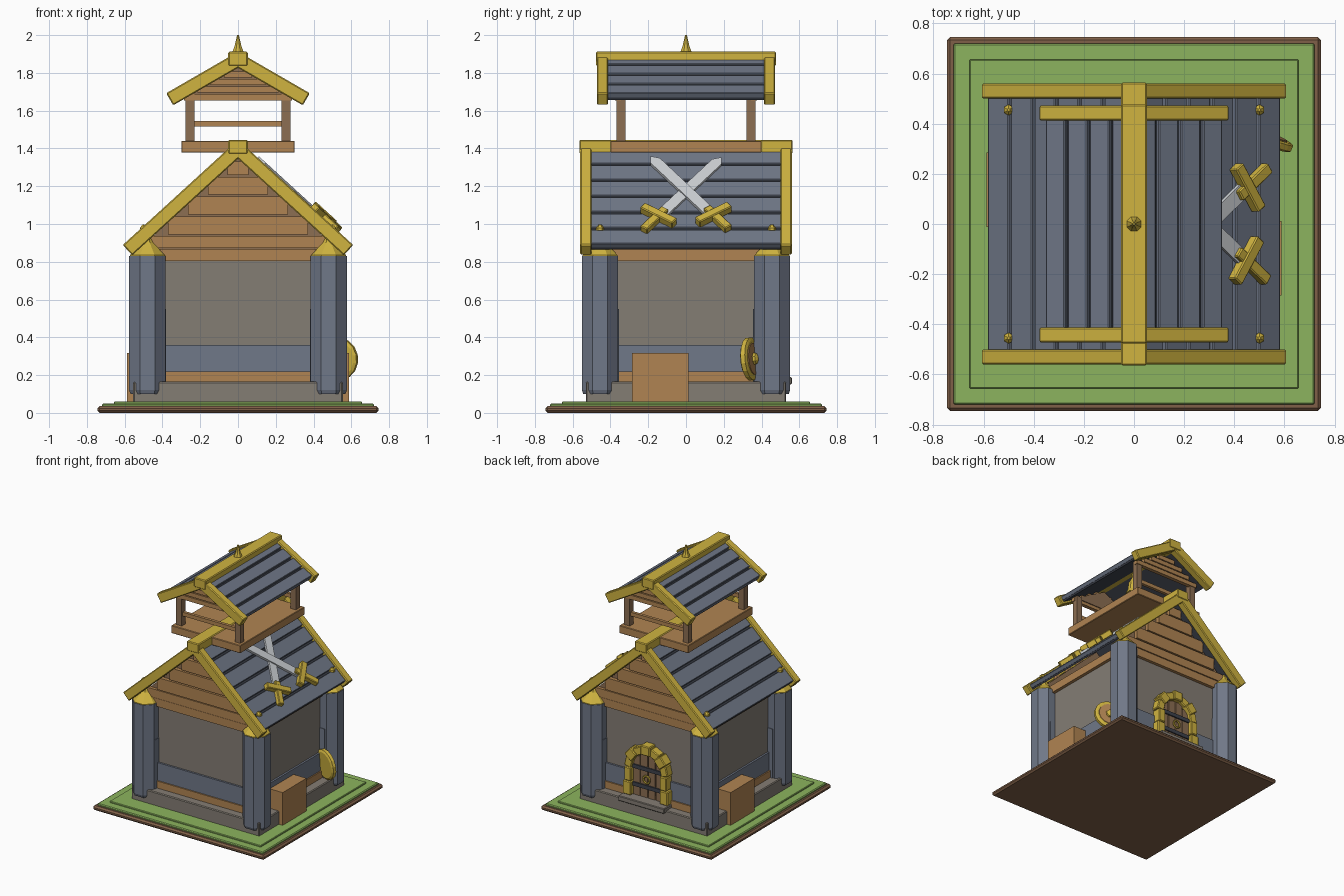
import bpy
import bmesh
from math import cos, sin, pi, radians, atan2
from mathutils import Matrix, Vector

cube = bpy.data.objects.get("Cube")
if cube:
    bpy.data.objects.remove(cube, do_unlink=True)


def material(name, red, green, blue):
    linear = [((c / 255 + 0.055) / 1.055) ** 2.4 for c in (red, green, blue)] + [1]
    mat = bpy.data.materials.new(name)
    mat.use_nodes = True
    mat.diffuse_color = linear
    mat.node_tree.nodes["Principled BSDF"].inputs["Base Color"].default_value = linear
    return mat


slate = material("slate blue", 112, 120, 136)
shade = material("dark slate", 62, 66, 76)
gold = material("gold", 208, 180, 64)
wood = material("wood", 176, 132, 82)
dark_wood = material("dark wood", 140, 110, 82)
stone = material("stone", 132, 125, 116)
grass = material("grass", 140, 180, 94)
earth = material("earth", 128, 96, 72)
steel = material("steel", 205, 209, 213)


def finish(name, bm, mat, matrix, bevel=0.0):
    bmesh.ops.recalc_face_normals(bm, faces=bm.faces)
    mesh = bpy.data.meshes.new(name)
    bm.to_mesh(mesh)
    bm.free()
    mesh.materials.append(mat)
    obj = bpy.data.objects.new(name, mesh)
    obj.matrix_world = matrix
    bpy.context.collection.objects.link(obj)
    if bevel:
        mod = obj.modifiers.new("edge", "BEVEL")
        mod.width = bevel
        mod.segments = 1
    return obj


def box(name, mat, x, y, z, frame=Matrix(), bevel=0.0):
    """Box from (low, high) ranges, placed in an optional frame."""
    bm = bmesh.new()
    bmesh.ops.create_cube(bm, size=1)
    size = [r[1] - r[0] for r in (x, y, z)]
    mid = [(r[1] + r[0]) / 2 for r in (x, y, z)]
    bmesh.ops.scale(bm, vec=size, verts=bm.verts)
    bmesh.ops.translate(bm, vec=mid, verts=bm.verts)
    return finish(name, bm, mat, frame, bevel)


def lathe(name, mat, profile, sides, frame=Matrix()):
    """Stack of rings (radius, height) around the local z axis."""
    bm = bmesh.new()
    rings = []
    for r, h in profile:
        turn = [2 * pi * (i + 0.5) / sides for i in range(sides)]
        rings.append([bm.verts.new((r * cos(t), r * sin(t), h)) for t in turn])
    for low, high in zip(rings, rings[1:]):
        for i in range(sides):
            j = (i + 1) % sides
            bm.faces.new((low[i], low[j], high[j], high[i]))
    bm.faces.new(rings[0])
    bm.faces.new(rings[-1])
    return finish(name, bm, mat, frame)


def prism(name, mat, points, y, frame=Matrix()):
    """Outline in x-z pushed through a y range."""
    bm = bmesh.new()
    ends = [[bm.verts.new((px, v, pz)) for px, pz in points] for v in y]
    bm.faces.new(ends[0])
    bm.faces.new(ends[1])
    for i in range(len(points)):
        j = (i + 1) % len(points)
        bm.faces.new((ends[0][i], ends[0][j], ends[1][j], ends[1][i]))
    return finish(name, bm, mat, frame)


def span(half):
    return (-half, half)


def half_turn(k):
    return Matrix.Rotation(pi * k, 4, "Z")


def slope_frame(apex, pitch, k):
    """Local x runs down the slope, local z leaves the roof."""
    return half_turn(k) @ Matrix.Translation((0, 0, apex)) @ Matrix.Rotation(pitch, 4, "Y")


def roof(name, apex, pitch, length, inner, outer, planks, start):
    for k in range(2):
        frame = slope_frame(apex, pitch, k)
        box(name + "_underlay", shade, (0.02, length - 0.025), span(inner), (-0.055, -0.032), frame)
        step = (length - 0.01 - start) / planks
        for i in range(planks):
            low = start + i * step
            box(name + "_plank", slate, (low, low + step - 0.014), span(inner),
                (-0.045, -0.012), frame, 0.004)
        for side in (-1, 1):
            ends = sorted((side * (inner - 0.005), side * outer))
            box(name + "_gable_board", gold, (0, length), ends, (-0.074, 0), frame, 0.006)
    box(name + "_ridge", gold, span(0.052), span(outer + 0.004), (apex - 0.075, apex), bevel=0.006)


# Ground
box("earth_slab", earth, span(0.745), span(0.745), (0, 0.036), bevel=0.012)
box("grass", grass, span(0.72), span(0.72), (0.03, 0.05), bevel=0.006)
box("inner_grass", grass, span(0.657), span(0.657), (0.04, 0.061), bevel=0.004)

# Walls and their bands
box("foundation", stone, span(0.555), span(0.53), (0.05, 0.165), bevel=0.006)
box("walls", stone, span(0.46), span(0.44), (0.16, 0.83))
box("sill", wood, span(0.485), span(0.465), (0.165, 0.22))
box("wall_band", slate, span(0.475), span(0.455), (0.22, 0.36))
box("top_beam", wood, span(0.485), span(0.465), (0.805, 0.868))

# Corner pillars
for sx in (-1, 1):
    for sy in (-1, 1):
        place = Matrix.Translation((sx * 0.48, sy * 0.455, 0))
        lathe("pillar", slate, [(0.096, 0.1), (0.104, 0.12), (0.104, 0.83)], 8, place)
        lathe("pillar_cap", gold, [(0.1, 0.825), (0.1, 0.835), (0.035, 0.9), (0.02, 0.94)], 8, place)
        knob = Matrix.Translation((sx * 0.5, sy * 0.455, 0.965))
        lathe("roof_knob", gold, [(0.022, 0), (0.022, 0.015), (0.006, 0.032)], 6, knob)
        box("front_brace", slate, sorted((sx * 0.38, sx * 0.44)), sorted((sy * 0.43, sy * 0.485)), (0.165, 0.55))
        box("side_brace", slate, sorted((sx * 0.45, sx * 0.505)), sorted((sy * 0.355, sy * 0.42)), (0.165, 0.55))

# Main roof and stepped gables
PITCH = radians(42.4)
APEX = 1.446
roof("roof", APEX, PITCH, 0.826, 0.505, 0.56, 6, 0.06)
for k in range(2):
    turn = half_turn(k)
    prism("gable_back", dark_wood, [(-0.52, 0.868), (0.52, 0.868), (0, 1.36)], (-0.445, -0.43), turn)
    box("gable_plank", wood, span(0.46), (-0.47, -0.44), (0.872, 0.937), turn)
    for i in range(4):
        low = 0.945 + i * 0.105
        top = min(low + 0.095, 1.33)
        box("gable_plank", wood, span(0.37 - i * 0.105), (-0.475, -0.44), (low, top), turn)

# Lookout on the ridge
box("platform", wood, span(0.3), span(0.4), (1.378, 1.44), bevel=0.004)
for sy in (-1, 1):
    for sx in (-1, 1):
        box("lookout_post", dark_wood, (sx * 0.255 - 0.024, sx * 0.255 + 0.024),
            (sy * 0.345 - 0.024, sy * 0.345 + 0.024), (1.43, 1.69))
    box("lookout_rail", wood, span(0.24), (sy * 0.345 - 0.012, sy * 0.345 + 0.012), (1.515, 1.545))
roof("lookout_roof", 1.912, radians(30), 0.439, 0.418, 0.472, 4, 0.02)
for k in range(2):
    turn = half_turn(k)
    prism("lookout_gable_back", dark_wood, [(-0.27, 1.68), (0.27, 1.68), (0, 1.83)], (-0.352, -0.338), turn)
    for i in range(4):
        low = 1.655 + i * 0.04
        box("lookout_gable_plank", wood, span(0.285 - i * 0.07), (-0.375, -0.345), (low, low + 0.033), turn)
lathe("finial", gold, [(0.031, 1.9), (0.031, 1.915), (0.02, 1.94), (0.005, 2.0)], 8)
lathe("bell", gold, [(0.065, 1.66), (0.05, 1.69), (0.042, 1.75), (0.02, 1.79), (0.01, 1.86)], 10)

# Crossed swords on the left roof slope
ROOF = slope_frame(APEX, PITCH, 0)
for side in (-1, 1):
    lean = Matrix.Rotation(side * atan2(0.584, 0.812), 4, "Z")
    frame = ROOF @ Matrix.Translation((0.4, 0, 0.004 * side)) @ lean
    stand = frame @ Matrix.Rotation(pi / 2, 4, "X")
    outline = [(-0.32, 0), (-0.28, 0.031), (0.25, 0.031), (0.25, -0.031), (-0.28, -0.031)]
    blade = [(px, pz) for px, pz in outline]
    prism("sword_blade", steel, blade, (-0.012, 0.006), stand)
    box("sword_guard", gold, (0.225, 0.272), span(0.105), (-0.015, 0.032), frame, 0.005)
    box("sword_grip", gold, (0.19, 0.385), span(0.023), (-0.015, 0.026), frame, 0.005)

# Side crates
for k in range(2):
    box("crate", wood, (0.46, 0.588), (-0.285, 0.012), (0.06, 0.318), half_turn(k))

# Round shield leaning by the pillar
facing = Vector((0.36, 0.93, 0.08)).to_track_quat("Z", "Y").to_matrix().to_4x4()
shield = Matrix.Translation((0.525, 0.342, 0.285)) @ facing
lathe("shield_rim", gold, [(0.1, -0.02), (0.115, -0.012), (0.115, 0.012), (0.1, 0.018)], 16, shield)
lathe("shield_face", wood, [(0.088, 0.01), (0.085, 0.022)], 16, shield)
lathe("shield_boss", gold, [(0.035, 0.015), (0.03, 0.035), (0.012, 0.045)], 8, shield)

# Arched back door
CENTRE = 0.41
box("door_step", stone, span(0.2), (0.44, 0.56), (0.15, 0.19), bevel=0.005)
arc = [(0.145 * cos(pi * i / 10), CENTRE + 0.145 * sin(pi * i / 10)) for i in range(11)]
prism("door_back", shade, arc + [(-0.145, 0.18), (0.145, 0.18)], (0.42, 0.462))
for i in range(4):
    mid = -0.099 + i * 0.066
    top = CENTRE + (0.09 if i in (0, 3) else 0.135)
    box("door_plank", dark_wood, (mid - 0.029, mid + 0.029), (0.45, 0.474), (0.18, top))
for z in (0.26, 0.4):
    box("door_bar", shade, span(0.13), (0.46, 0.484), (z, z + 0.03))
for side in (-1, 1):
    for i in range(2):
        edge = 0.195 - 0.012 * i
        low = 0.19 + 0.11 * i
        box("door_jamb", gold, sorted((side * 0.125, side * edge)), (0.43, 0.51), (low, low + 0.107), bevel=0.006)
for i in range(7):
    spin = Matrix.Rotation(pi * (i + 0.5) / 7 - pi / 2, 4, "Y")
    frame = Matrix.Translation((0, 0, CENTRE)) @ spin
    reach = 0.2 if i % 2 else 0.186
    box("arch_stone", gold, span(0.04), (0.43, 0.5 + 0.012 * (i % 2)), (0.125, reach), frame, 0.006)
bpy.ops.mesh.primitive_torus_add(major_segments=12, minor_segments=6, major_radius=0.028,
                                 minor_radius=0.008, location=(0, 0.49, 0.34), rotation=(pi / 2, 0, 0))
ring = bpy.context.object
ring.name = "door_ring"
ring.data.materials.append(gold)
